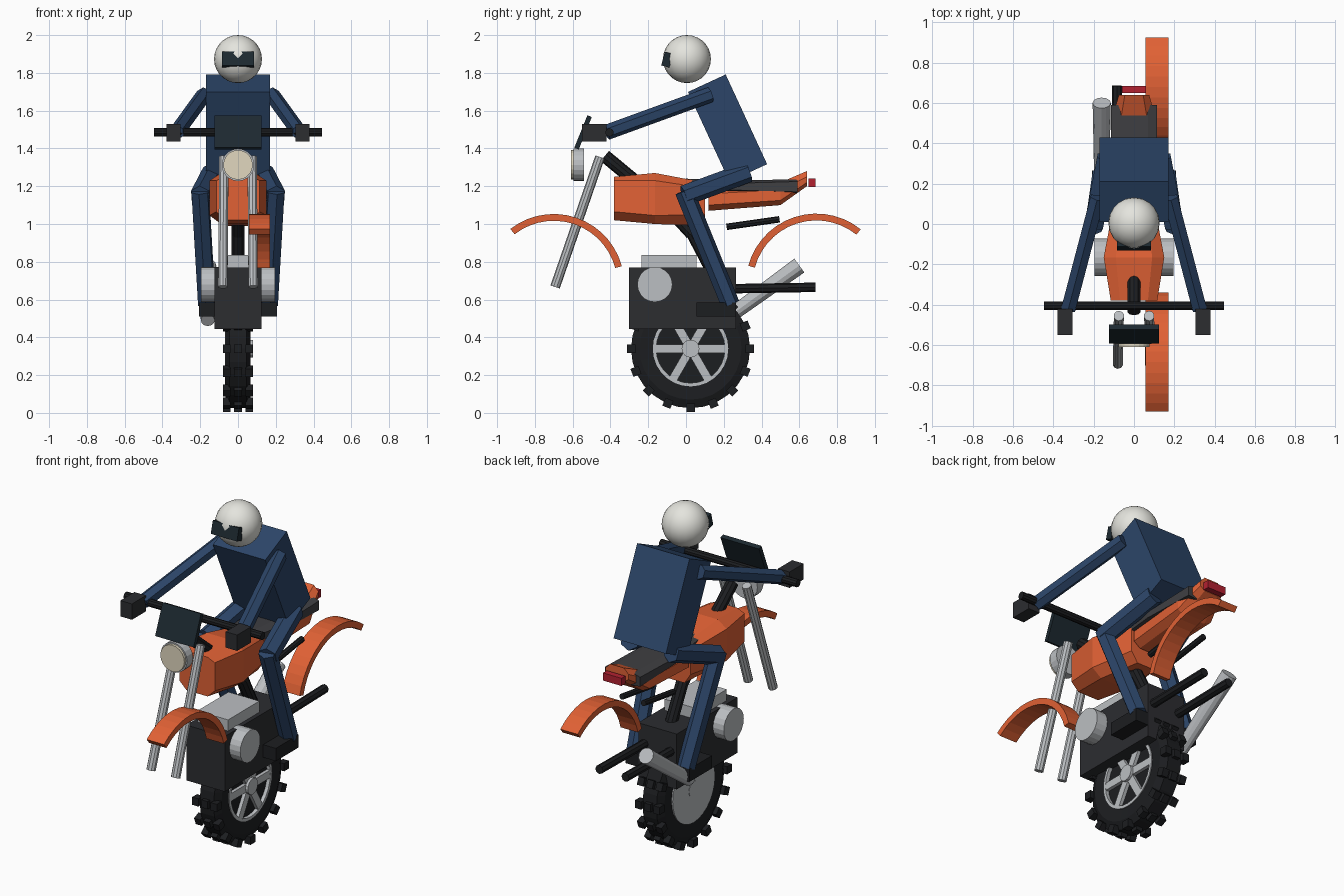
import bpy, bmesh
from math import sin, cos, pi, radians
from mathutils import Vector, Matrix

if "Cube" in bpy.data.objects:
    bpy.data.objects.remove(bpy.data.objects["Cube"])


def mat(name, r, g, b):
    m = bpy.data.materials.new(name)
    m.diffuse_color = (r, g, b, 1)
    m.use_nodes = True
    m.node_tree.nodes["Principled BSDF"].inputs["Base Color"].default_value = m.diffuse_color
    return m


ORANGE = mat("orange", 0.75, 0.12, 0.035)
NAVY = mat("navy", 0.025, 0.06, 0.14)
BLACK = mat("black", 0.012, 0.013, 0.015)
DARK = mat("dark", 0.025, 0.026, 0.03)
SEAT = mat("seat", 0.05, 0.05, 0.055)
GLASS = mat("dark_glass", 0.012, 0.022, 0.03)
WHITE = mat("white", 0.78, 0.78, 0.73)
CREAM = mat("cream", 0.75, 0.68, 0.52)
RED = mat("red", 0.45, 0.015, 0.03)
SILVER = mat("silver", 0.5, 0.52, 0.54)


def finish(name, bm, m, smooth=False):
    bmesh.ops.recalc_face_normals(bm, faces=bm.faces)
    me = bpy.data.meshes.new(name)
    bm.to_mesh(me)
    bm.free()
    ob = bpy.data.objects.new(name, me)
    bpy.context.collection.objects.link(ob)
    me.materials.append(m)
    for p in me.polygons:
        p.use_smooth = smooth
    return ob


def add_box(bm, c, s, rx=0):
    bmesh.ops.create_cube(bm, size=1, matrix=Matrix.Translation(c)
                          @ Matrix.Rotation(radians(rx), 4, 'X') @ Matrix.Diagonal((*s, 1)))


def box(name, c, s, m, rx=0):
    bm = bmesh.new()
    add_box(bm, c, s, rx)
    return finish(name, bm, m)


def tube(name, a, b, r, m, sides=10, r2=None):
    a, b = Vector(a), Vector(b)
    d = b - a
    bm = bmesh.new()
    bmesh.ops.create_cone(bm, cap_ends=True, segments=sides, radius1=r, radius2=r2 or r, depth=d.length,
                          matrix=Matrix.Translation((a + b) / 2) @ d.to_track_quat('Z', 'Y').to_matrix().to_4x4())
    return finish(name, bm, m)


def loft(name, sections, m):
    """Eight-sided body; section = y, half width, bottom, lower edge, upper edge, top."""
    bm = bmesh.new()
    rings = []
    for y, w, z0, z1, z2, z3 in sections:
        half = [(w * .6, z0), (w, z1), (w, z2), (w * .6, z3)]
        pts = half + [(-x, z) for x, z in reversed(half)]
        rings.append([bm.verts.new((x, y, z)) for x, z in pts])
    for p, q in zip(rings, rings[1:]):
        for i in range(8):
            bm.faces.new((p[i], p[(i + 1) % 8], q[(i + 1) % 8], q[i]))
    bm.faces.new(rings[0])
    bm.faces.new(rings[-1])
    return finish(name, bm, m)


def revolve(name, profile, m, steps, centre):
    """Closed ring around the x axis; profile = (x, radius)."""
    bm = bmesh.new()
    rings = [[bm.verts.new((x, centre[0] + r * cos(2 * pi * i / steps), centre[1] + r * sin(2 * pi * i / steps)))
              for x, r in profile] for i in range(steps)]
    n = len(profile)
    for i in range(steps):
        p, q = rings[i], rings[(i + 1) % steps]
        for j in range(n):
            bm.faces.new((p[j], p[(j + 1) % n], q[(j + 1) % n], q[j]))
    return finish(name, bm, m)


# Wheel: tyre, knobs, rim, spokes, hub
WC = (0.024, 0.34)
revolve("tyre", [(-.06, .19), (-.065, .27), (-.045, .315), (.045, .315), (.065, .27), (.06, .19)], BLACK, 28, WC)
tube("wheel_core", (-.055, *WC), (.045, *WC), .2, BLACK, 28)
tube("brake_disc", (-.068, *WC), (-.05, *WC), .197, SILVER, 28)
revolve("rim", [(.04, .182), (.04, .2), (.066, .2), (.066, .182)], SILVER, 28, WC)
tube("hub", (-.07, *WC), (.08, *WC), .047, SILVER, 16)
bm = bmesh.new()
for i in range(3):
    add_box(bm, (.053, *WC), (.024, .375, .045), i * 60)
finish("spokes", bm, SILVER)
bm = bmesh.new()
for i in range(16):
    a = 2 * pi * i / 16
    for x in (-.06, 0, .06):
        add_box(bm, (x, WC[0] + .313 * cos(a), WC[1] + .313 * sin(a)), (.04, .045, .045), i * 22.5)
finish("tyre_knobs", bm, BLACK)

# Engine
box("engine_block", (0, -.018, .607), (.25, .565, .325), DARK)
box("cylinder_head", (0, -.09, .79), (.2, .29, .09), SILVER)
tube("engine_covers", (-.195, -.165, .68), (.195, -.165, .68), .093, SILVER, 20)
tube("exhaust", (-.16, .2, .49), (-.16, .6, .78), .037, SILVER, 12, .045)

# Frame, sub-frame and swingarm
for i, (a, b) in enumerate([((-.43, 1.36), (-.08, 1.07)), ((-.08, 1.07), (.03, .95)), ((.02, .98), (.23, .58))]):
    tube("frame_tube_%d" % i, (0, *a), (0, *b), .035, BLACK)
for s in (-1, 1):
    tube("swingarm", (s * .085, .1, .655), (s * .085, .685, .665), .025, BLACK, 8)
    tube("subframe_rail", (s * .07, .215, .985), (s * .07, .495, 1.025), .017, BLACK, 8)
    tube("fork_leg", (s * .075, -.455, 1.355), (s * .08, -.693, .667), .026, SILVER)

# Steering and lamps
tube("handlebar", (-.445, -.405, 1.485), (.445, -.405, 1.485), .022, BLACK)
box("front_plate", (0, -.545, 1.485), (.25, .025, .185), GLASS, -22)
tube("headlight_shell", (0, -.54, 1.313), (0, -.595, 1.313), .086, SILVER, 20)
tube("headlight_lens", (0, -.59, 1.313), (0, -.61, 1.313), .078, CREAM, 20)
box("tail_light", (0, .667, 1.218), (.12, .036, .045), RED)

# Bodywork
loft("fuel_tank", [(-.38, .115, 1.02, 1.065, 1.23, 1.25), (-.165, .15, 1.0, 1.045, 1.23, 1.27),
                   (.1, .1, .99, 1.05, 1.19, 1.22)], ORANGE)
loft("tail_body", [(.12, .1, 1.07, 1.1, 1.16, 1.19), (.5, .115, 1.1, 1.125, 1.18, 1.22),
                   (.64, .075, 1.2, 1.22, 1.25, 1.28)], ORANGE)
loft("seat", [(0, .09, 1.17, 1.18, 1.22, 1.24), (.25, .115, 1.17, 1.18, 1.215, 1.23),
              (.59, .115, 1.165, 1.17, 1.225, 1.237)], SEAT)


# Fenders
def fender(name, yc, zc, a0, a1):
    bm = bmesh.new()
    n, rings = 14, []
    for i in range(n + 1):
        a = radians(a0 + (a1 - a0) * i / n)
        rings.append([bm.verts.new((x, yc + r * cos(a), zc + r * sin(a)))
                      for x, r in ((.057, .337), (.17, .337), (.17, .373), (.057, .373))])
    for p, q in zip(rings, rings[1:]):
        for j in range(4):
            bm.faces.new((p[j], p[(j + 1) % 4], q[(j + 1) % 4], q[j]))
    bm.faces.new(rings[0])
    bm.faces.new(rings[-1])
    finish(name, bm, ORANGE)


fender("front_fender", -.70, .68, 15, 128)
fender("rear_fender", .69, .682, 165, 51)

# Rider
box("torso", (0, .22, 1.508), (.34, .22, .523), NAVY, 24.8)
for s in (-1, 1):
    tube("arm", (s * .18, .13, 1.685), (s * .325, -.42, 1.485), .041, NAVY, 6)
    box("glove", (s * .342, -.485, 1.482), (.075, .13, .093), DARK)
    tube("thigh", (s * .135, .33, 1.275), (s * .2, -.01, 1.15), .055, NAVY, 6)
    tube("shin", (s * .2, -.01, 1.175), (s * .165, .235, .575), .05, NAVY, 6)
    box("boot", (s * .165, .16, .548), (.085, .21, .075), BLACK)
bm = bmesh.new()
bmesh.ops.create_uvsphere(bm, u_segments=20, v_segments=14, radius=.127,
                          matrix=Matrix.Translation((0, .005, 1.873)))
finish("helmet", bm, WHITE, True)
box("visor", (0, -.1, 1.87), (.17, .045, .075), GLASS, -15)
